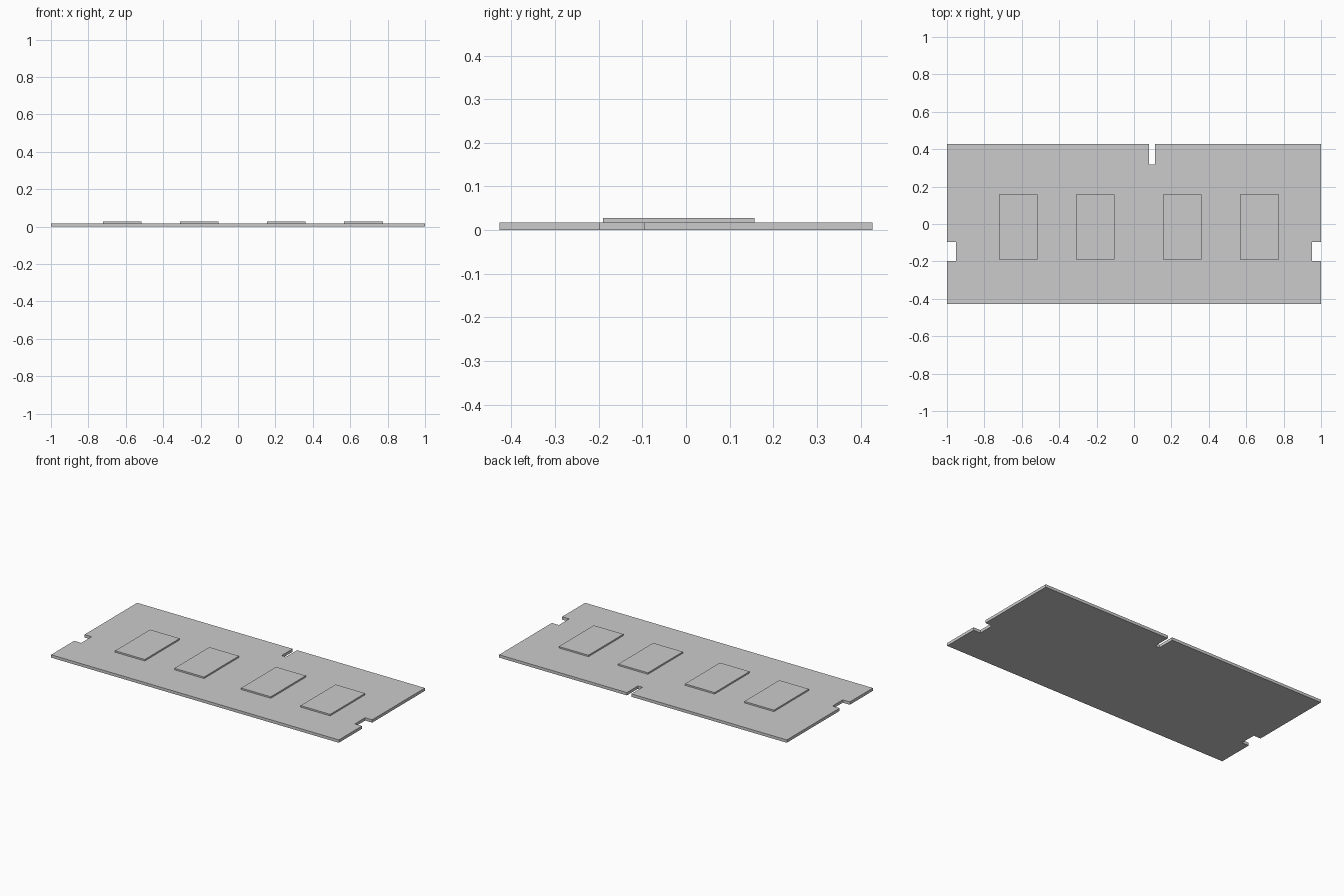
import bpy, bmesh

if "Cube" in bpy.data.objects:
    bpy.data.objects.remove(bpy.data.objects["Cube"])

BOARD_TOP = 0.018
CHIP_TOP = 0.0275


def prism(name, outline, z0, z1):
    """Extrude a flat outline from z0 up to z1."""
    bm = bmesh.new()
    base = bm.faces.new([bm.verts.new((x, y, z0)) for x, y in outline])
    top = bmesh.ops.extrude_face_region(bm, geom=[base], use_keep_orig=True)
    verts = [v for v in top["geom"] if isinstance(v, bmesh.types.BMVert)]
    bmesh.ops.translate(bm, verts=verts, vec=(0, 0, z1 - z0))
    bmesh.ops.recalc_face_normals(bm, faces=bm.faces)
    mesh = bpy.data.meshes.new(name)
    bm.to_mesh(mesh)
    bm.free()
    obj = bpy.data.objects.new(name, mesh)
    bpy.context.collection.objects.link(obj)
    return obj


# Circuit board with a key slot on the back edge and a clip notch on each end
W, D = 1.0, 0.427
right_end = [(W, -D), (W, -0.198), (0.951, -0.198), (0.951, -0.096), (W, -0.096), (W, D)]
key_slot = [(0.112, D), (0.112, 0.317), (0.081, 0.317), (0.081, D)]
left_end = [(-x, y) for x, y in reversed(right_end)]
prism("circuit_board", right_end + key_slot + left_end, 0, BOARD_TOP)

# Row of four memory chips
for i, x in enumerate((-0.618, -0.206, 0.258, 0.671), 1):
    x0, x1, y0, y1 = x - 0.103, x + 0.103, -0.19, 0.157
    prism(f"memory_chip_{i}", [(x0, y0), (x1, y0), (x1, y1), (x0, y1)], BOARD_TOP, CHIP_TOP)
